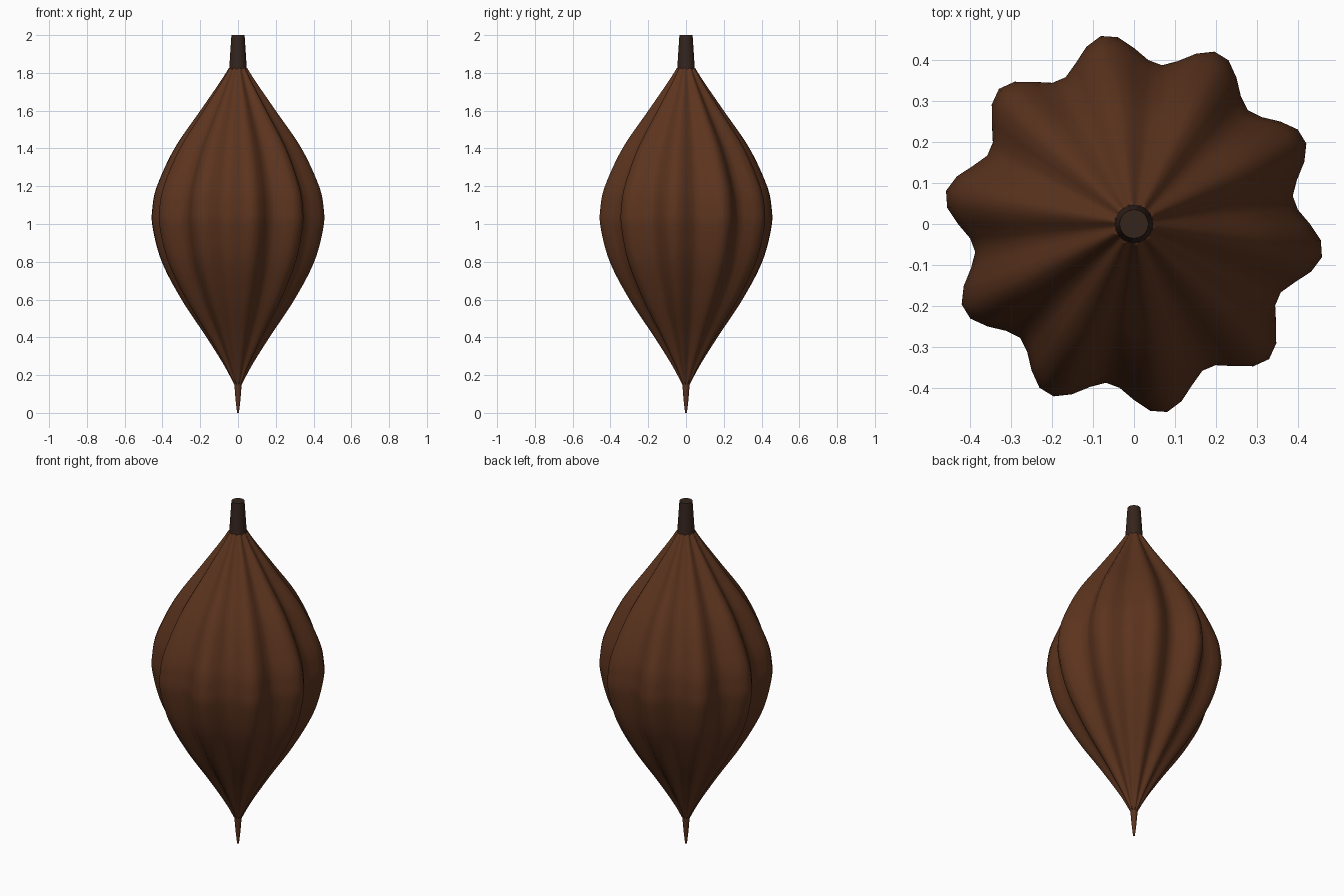
import bpy, bmesh, math

if "Cube" in bpy.data.objects:
    bpy.data.objects.remove(bpy.data.objects["Cube"])

SEG = 72


def material(name, rgb):
    m = bpy.data.materials.new(name)
    m.diffuse_color = (*rgb, 1)
    m.use_nodes = True
    m.node_tree.nodes["Principled BSDF"].inputs["Base Color"].default_value = m.diffuse_color
    return m


def spline(pts, n):
    # smooth profile through (radius, z) points
    out = []
    for i in range(len(pts) - 1):
        p = [pts[max(i - 1, 0)], pts[i], pts[i + 1], pts[min(i + 2, len(pts) - 1)]]
        for k in range(n):
            t = k / n
            out.append(tuple(0.5 * (2 * b + (c - a) * t + (2 * a - 5 * b + 4 * c - d) * t * t
                                    + (3 * b - a - 3 * c + d) * t ** 3) for a, b, c, d in zip(*p)))
    return out + [pts[-1]]


def lathe(name, profile, mat, seg=SEG, ribs=0.0):
    # revolve a profile, with ten lengthwise ribs
    bm = bmesh.new()
    rings = []
    for r, z in profile:
        ring = []
        for i in range(seg):
            a = 2 * math.pi * i / seg
            q = r * (1 - ribs * math.sin(10 * a))
            ring.append(bm.verts.new((q * math.cos(a), q * math.sin(a), z)))
        rings.append(ring)
    for lo, hi in zip(rings, rings[1:]):
        for i in range(seg):
            j = (i + 1) % seg
            bm.faces.new((lo[i], lo[j], hi[j], hi[i]))
    bm.faces.new(rings[0][::-1])
    bm.faces.new(rings[-1])
    me = bpy.data.meshes.new(name)
    bm.to_mesh(me)
    bm.free()
    ob = bpy.data.objects.new(name, me)
    bpy.context.collection.objects.link(ob)
    me.materials.append(mat)
    bpy.context.view_layer.objects.active = ob
    ob.select_set(True)
    bpy.ops.object.shade_smooth_by_angle(angle=math.radians(60))
    ob.select_set(False)


brown = material("pod_brown", (0.107, 0.034, 0.013))
dark = material("stem_brown", (0.035, 0.018, 0.012))

# ribbed pod body
body = [(0.019, 0.15), (0.068, 0.25), (0.156, 0.40), (0.28, 0.60), (0.378, 0.80), (0.423, 0.98),
        (0.425, 1.08), (0.402, 1.2), (0.315, 1.4), (0.187, 1.6), (0.09, 1.75), (0.046, 1.825)]
lathe("pod_body", spline(body, 6), brown, ribs=0.0855)

# pointed tip below
lathe("pod_tip", [(0.005, 0.0), (0.013, 0.07), (0.021, 0.17)], brown, seg=24)

# tapered stem on top
lathe("stem", [(0.047, 1.815), (0.035, 2.0)], dark, seg=24)
